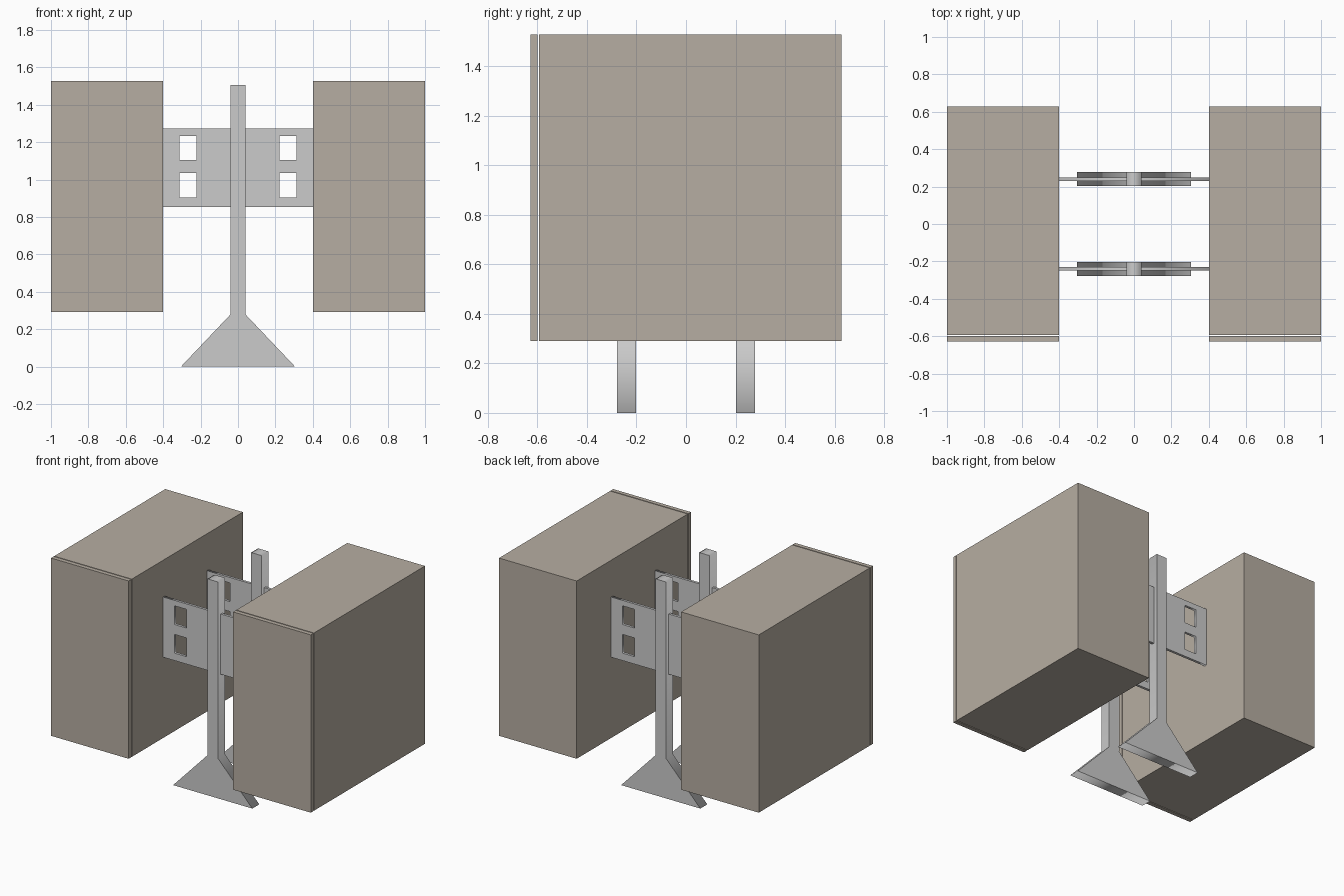
import bpy
from math import radians

if "Cube" in bpy.data.objects:
    bpy.data.objects.remove(bpy.data.objects["Cube"])

tan = bpy.data.materials.new("tan_panel")
tan.diffuse_color = (0.47, 0.42, 0.36, 1)
tan.use_nodes = True
tan.node_tree.nodes["Principled BSDF"].inputs["Base Color"].default_value = tan.diffuse_color


def box(name, x0, x1, y0, y1, z0, z1):
    bpy.ops.mesh.primitive_cube_add(
        size=1, location=((x0 + x1) / 2, (y0 + y1) / 2, (z0 + z1) / 2))
    o = bpy.context.object
    o.name = name
    o.scale = (x1 - x0, y1 - y0, z1 - z0)
    bpy.ops.object.transform_apply(location=False, rotation=False, scale=True)
    o.data.materials.append(tan)
    return o


def extruded(name, loops, y, half):
    """Fill x-z outlines (inner loops become holes) and extrude along y."""
    cu = bpy.data.curves.new(name, 'CURVE')
    cu.dimensions = '2D'
    cu.fill_mode = 'BOTH'
    cu.extrude = half
    for pts in loops:
        s = cu.splines.new('POLY')
        s.points.add(len(pts) - 1)
        for p, (x, z) in zip(s.points, pts):
            p.co = (x, z, 0, 1)
        s.use_cyclic_u = True
    o = bpy.data.objects.new(name, cu)
    bpy.context.collection.objects.link(o)
    o.location.y = y
    o.rotation_euler.x = radians(90)
    bpy.ops.object.select_all(action='DESELECT')
    o.select_set(True)
    bpy.context.view_layer.objects.active = o
    bpy.ops.object.convert(target='MESH')
    return bpy.context.object


def rect(x0, x1, z0, z1):
    return [(x0, z0), (x1, z0), (x1, z1), (x0, z1)]


# Cabinets: main body and thin front door separated by a narrow gap
for side, a, b in (("left", -1.0, -0.402), ("right", 0.402, 1.0)):
    box(side + "_cabinet_body", a, b, -0.593, 0.628, 0.291, 1.528)
    box(side + "_cabinet_door", a, b, -0.628, -0.599, 0.291, 1.528)

# Post with flared foot, and windowed bracket plate, front and back
post = [(-0.305, 0), (0.305, 0), (0.04, 0.279), (0.04, 1.506),
        (-0.04, 1.506), (-0.04, 0.279)]
plate = [rect(-0.404, 0.404, 0.853, 1.272)]
for x in (-0.268, 0.268):
    for z in (0.97, 1.169):
        plate.append(rect(x - 0.046, x + 0.046, z - 0.065, z + 0.065))

for end, y in (("front", -0.24), ("back", 0.24)):
    extruded(end + "_post", [post], y, 0.038)
    extruded(end + "_bracket_plate", plate, y, 0.009)
